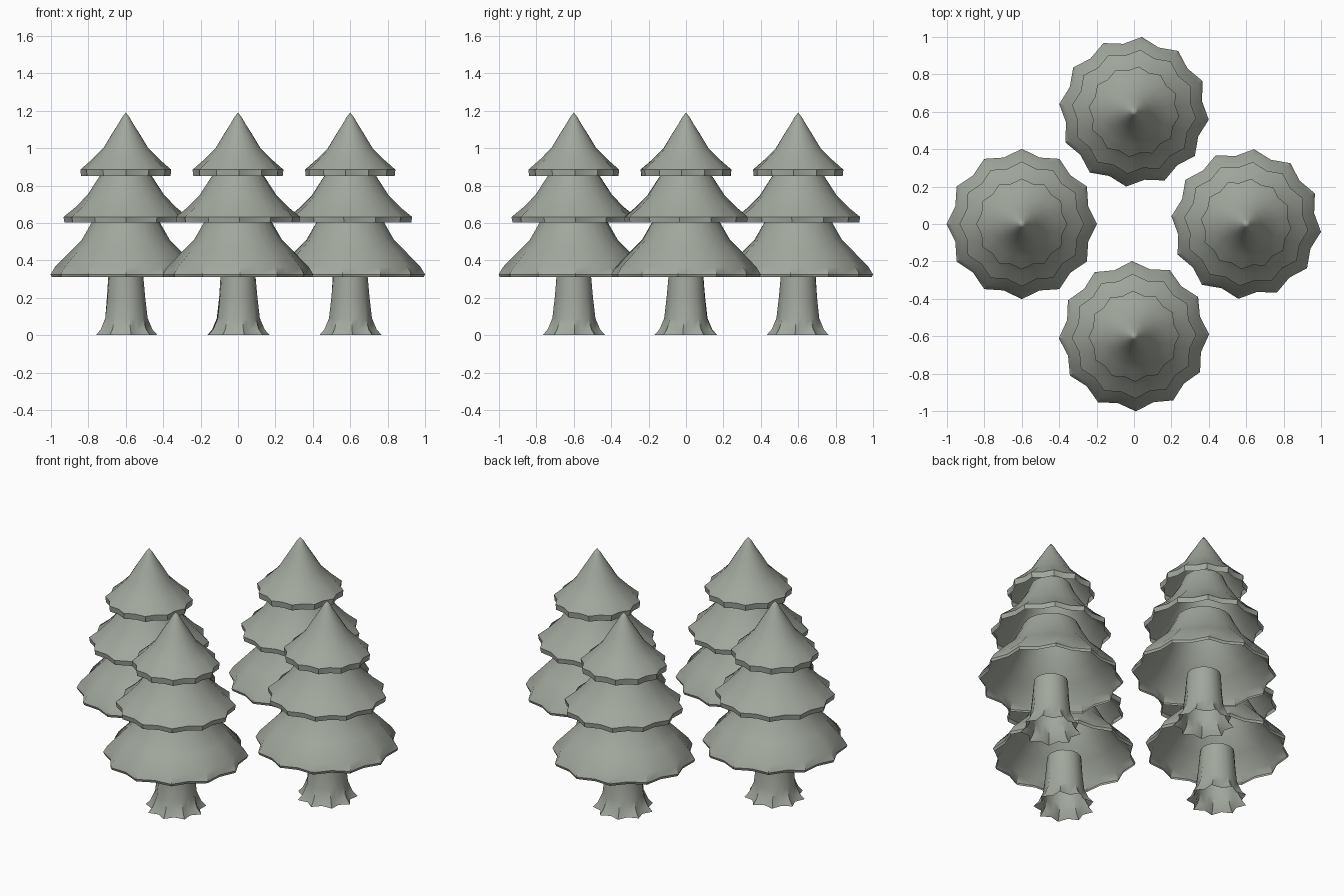
import bpy
import bmesh
from math import sin, cos, pi, radians

cube = bpy.data.objects.get("Cube")
if cube:
    bpy.data.objects.remove(cube)

# Single flat grey-green colour
grey = bpy.data.materials.new("grey_green")
grey.use_nodes = True
colour = (0.36, 0.39, 0.34, 1)
grey.diffuse_color = colour
shader = next(n for n in grey.node_tree.nodes if n.type == "BSDF_PRINCIPLED")
shader.inputs["Base Color"].default_value = colour
shader.inputs["Roughness"].default_value = 0.8


def scalloped_shell(name, profile, lobes, cap_top=False):
    """Star-shaped lathe: each profile row is height, tip radius, valley depth."""
    bm = bmesh.new()
    count = lobes * 2
    rings = []
    for z, r, dent in profile:
        if r == 0:
            rings.append([bm.verts.new((0, 0, z))] * count)
            continue
        ring = []
        for i in range(count):
            a = pi * i / lobes
            rad = r * (1 - dent * (i % 2))
            ring.append(bm.verts.new((rad * cos(a), rad * sin(a), z)))
        rings.append(ring)
    for low, high in zip(rings, rings[1:]):
        for i in range(count):
            j = (i + 1) % count
            corners = [low[i], low[j], high[j], high[i]]
            bm.faces.new(list(dict.fromkeys(corners)))
    if cap_top:
        bm.faces.new(rings[-1])
    mesh = bpy.data.meshes.new(name)
    bm.to_mesh(mesh)
    bm.free()
    mesh.materials.append(grey)
    return mesh


# Flared trunk with root lobes, and three hollow skirts of branches
parts = {
    "trunk": scalloped_shell("trunk", [
        (0, 0.17, 0.2), (0.03, 0.143, 0.16), (0.09, 0.117, 0.08),
        (0.2, 0.104, 0.03), (0.31, 0.094, 0)], 9, cap_top=True),
    "lower_branches": scalloped_shell("lower_branches", [
        (0.31, 0.395, 0.08), (0.325, 0.402, 0.085), (0.365, 0.378, 0.075),
        (0.45, 0.295, 0.04), (0.51, 0.235, 0.02), (0.61, 0.178, 0),
        (0.66, 0.155, 0)], 12),
    "middle_branches": scalloped_shell("middle_branches", [
        (0.603, 0.328, 0.085), (0.632, 0.333, 0.085), (0.685, 0.268, 0.05),
        (0.75, 0.205, 0.02), (0.85, 0.14, 0), (0.92, 0.11, 0)], 12),
    "top_branches": scalloped_shell("top_branches", [
        (0.85, 0.239, 0.085), (0.885, 0.243, 0.085), (0.94, 0.18, 0.04),
        (1.0, 0.12, 0.01), (1.07, 0.078, 0), (1.13, 0.04, 0),
        (1.165, 0.02, 0), (1.19, 0, 0)], 12),
}

# Four trees in a ring, each turned a little
trees = {
    "left": (0.6, 0, -6),
    "right": (-0.6, 0, 0),
    "front": (0, -0.6, 1.5),
    "back": (0, 0.6, -6),
}
bpy.ops.object.select_all(action="DESELECT")
for side, (x, y, turn) in trees.items():
    for part, mesh in parts.items():
        obj = bpy.data.objects.new(f"{side}_tree_{part}", mesh)
        bpy.context.collection.objects.link(obj)
        obj.location = (x, y, 0)
        obj.rotation_euler.z = radians(turn)

# Smooth skirts and bark, crisp rims
for part in parts:
    obj = bpy.data.objects[f"left_tree_{part}"]
    obj.select_set(True)
    bpy.context.view_layer.objects.active = obj
bpy.ops.object.shade_smooth_by_angle(angle=radians(42))
